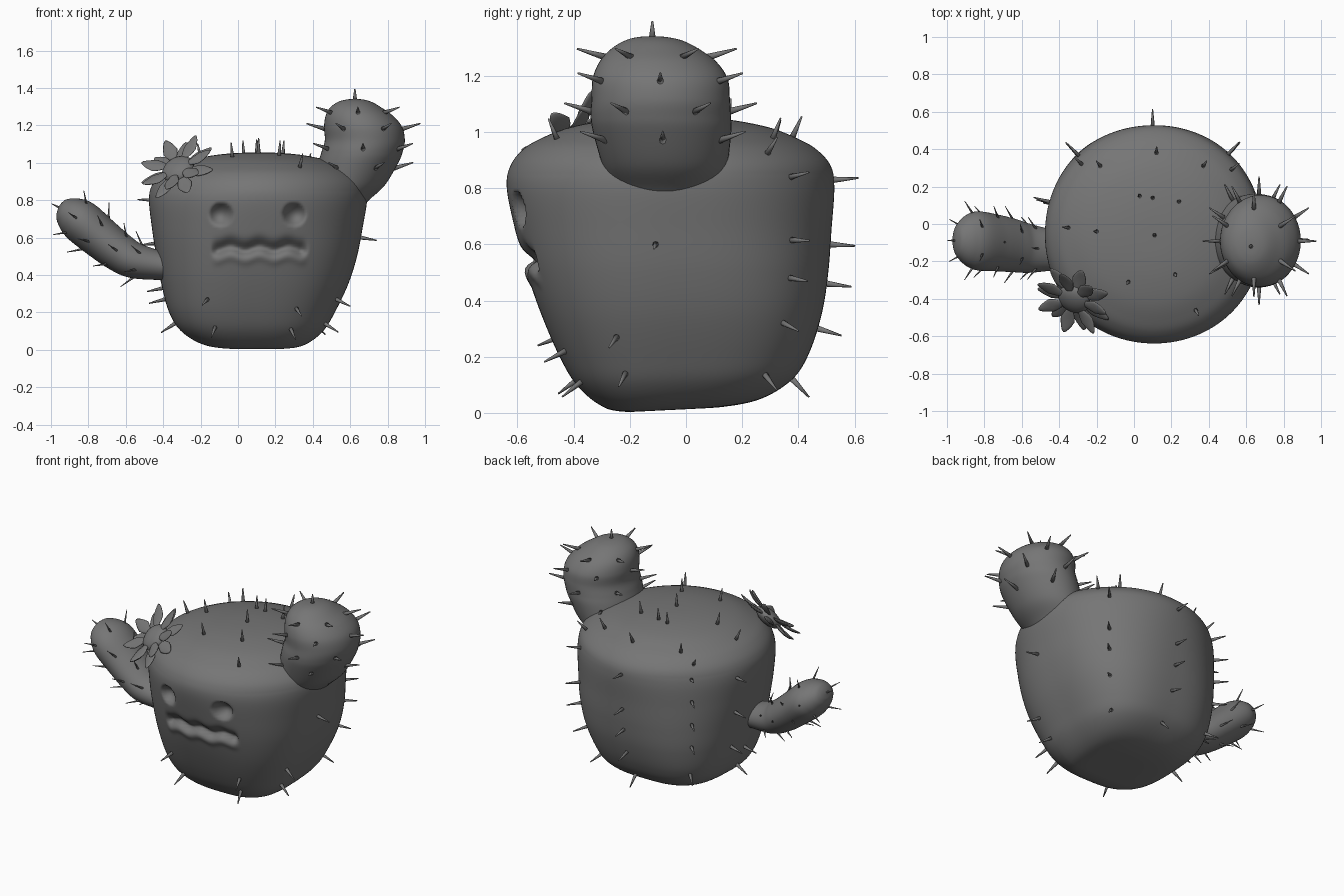
import bpy
import bmesh
from math import cos, sin, pi, radians, exp
from mathutils import Vector, Matrix
from mathutils.bvhtree import BVHTree

cube = bpy.data.objects.get("Cube")
if cube:
    bpy.data.objects.remove(cube, do_unlink=True)

GREY = (0.18, 0.18, 0.18, 1)
grey = bpy.data.materials.new("cactus grey")
grey.use_nodes = True
grey.diffuse_color = GREY
grey.node_tree.nodes["Principled BSDF"].inputs["Base Color"].default_value = GREY


def finish(name, bm):
    """Turn a bmesh into a smooth grey object."""
    bmesh.ops.recalc_face_normals(bm, faces=bm.faces)
    for f in bm.faces:
        f.smooth = True
    mesh = bpy.data.meshes.new(name)
    bm.to_mesh(mesh)
    mesh.materials.append(grey)
    obj = bpy.data.objects.new(name, mesh)
    bpy.context.collection.objects.link(obj)
    bm.free()
    return obj


def sample(rows, steps):
    """Smooth curve through rows of numbers."""
    out = []
    for i in range(len(rows) - 1):
        a, b, c, d = (rows[max(0, min(len(rows) - 1, i + k))] for k in (-1, 0, 1, 2))
        for s in range(steps):
            t = s / steps
            out.append([q + t / 2 * (r - p + t * (2 * p - 5 * q + 4 * r - w
                        + t * (3 * (q - r) + w - p)))
                        for p, q, r, w in zip(a, b, c, d)])
    return out + [list(rows[-1])]


def loft(rings):
    """Skin closed rings of points and cap both ends."""
    bm = bmesh.new()
    loops = [[bm.verts.new(p) for p in ring] for ring in rings]
    n = len(loops[0])
    for lo, hi in zip(loops, loops[1:]):
        for i in range(n):
            j = (i + 1) % n
            bm.faces.new((lo[i], lo[j], hi[j], hi[i]))
    bm.faces.new(loops[0])
    bm.faces.new(loops[-1])
    bmesh.ops.recalc_face_normals(bm, faces=bm.faces)
    return bm


def add_spike(bm, point, direction, length, radius):
    direction = direction.normalized()
    place = (Matrix.Translation(point + direction * (length / 2 - 0.012))
             @ direction.to_track_quat('Z', 'Y').to_matrix().to_4x4())
    bmesh.ops.create_cone(bm, cap_ends=True, segments=8, radius1=radius,
                          radius2=radius * 0.25, depth=length, matrix=place)


# Body: rows are height, radius, centre x, centre y
body_rows = [
    (0.005, 0.002, 0.1, -0.05), (0.005, 0.18, 0.1, -0.05),
    (0.03, 0.29, 0.085, -0.02), (0.1, 0.385, 0.075, -0.005),
    (0.2, 0.445, 0.075, -0.005), (0.35, 0.5, 0.09, -0.015),
    (0.5, 0.537, 0.1, -0.03), (0.65, 0.563, 0.103, -0.045),
    (0.8, 0.583, 0.107, -0.055), (0.88, 0.57, 0.11, -0.055),
    (0.94, 0.52, 0.11, -0.058), (0.98, 0.45, 0.11, -0.06),
    (1.015, 0.36, 0.11, -0.06), (1.04, 0.24, 0.11, -0.06),
    (1.052, 0.12, 0.11, -0.06), (1.055, 0.002, 0.11, -0.06)]


def face_dent(x, z):
    """Depth of the eye sockets and the wavy mouth."""
    dent = 0
    for eye_x in (-0.09, 0.3):
        d = ((x - eye_x) ** 2 + (z - 0.725) ** 2) / 0.064 ** 2
        dent += 0.06 * max(0, 1 - d)
    middle = 0.54 + 0.01 * cos((x - 0.115) * 2 * pi / 0.155)
    across = (z - middle) / (0.04 if z > middle else 0.02)
    ends = max(0, min(1, (0.26 - abs(x - 0.115)) / 0.035))
    lip = 0.008 * exp(-((z - middle + 0.055) / 0.02) ** 2)
    return dent + ends * (0.045 * exp(-across ** 2) - lip)


SIDES = 320
rings = []
for z, r, cx, cy in sample(body_rows, 11):
    n = 2 + max(0, 1 - z / 0.85)
    ring = []
    for i in range(SIDES):
        a = 2 * pi * i / SIDES
        k = r * (abs(cos(a)) ** n + abs(sin(a)) ** n) ** (-1 / n)
        x, y = cx + k * cos(a), cy + k * sin(a)
        lift = 0.05 * max(0, 1 - z) ** 3 * max(0, y + 0.2)
        if y < -0.3 and 0.4 < z < 0.85:
            y += face_dent(x, z)
        ring.append((x, y, z + lift))
    rings.append(ring)
body_bm = loft(rings)
tree = BVHTree.FromBMesh(body_bm)
finish("body", body_bm)

# Spikes in columns around the body: angle, heights
spikes = bmesh.new()
columns = [(45, (0.84, 0.615, 0.48, 0.32, 0.135)), (90, (0.83, 0.6, 0.46, 0.3, 0.12)),
           (135, (0.84, 0.7, 0.55, 0.4, 0.2)), (165, (0.8, 0.57, 0.33)),
           (182, (0.27, 0.14)), (-122, (0.27, 0.12)), (-62, (0.22, 0.11)),
           (-27, (0.27, 0.14)), (-8, (0.6,))]
for angle, heights in columns:
    out = Vector((cos(radians(angle)), sin(radians(angle)), 0))
    for z in heights:
        hit, normal, _, _ = tree.ray_cast(Vector((0.1, -0.03, z)) + out * 2, -out)
        add_spike(spikes, hit, normal, 0.1, 0.012)

# Spikes on the crown
crown = [(0.1, 0.14), (0.03, 0.15), (0.24, 0.12), (0.11, -0.06), (-0.2, -0.04),
         (0.22, -0.27), (-0.03, -0.31), (0.33, -0.46), (0.12, 0.38), (-0.18, 0.31),
         (0.37, 0.31), (-0.28, 0.32), (0.52, 0.29), (-0.35, -0.02)]
for x, y in crown:
    hit, normal, _, _ = tree.ray_cast(Vector((x, y, 2)), Vector((0, 0, -1)))
    add_spike(spikes, hit, normal, 0.09, 0.012)
finish("body_spikes", spikes)


def arm(name, rows, widen, levels, length, radius, slope, axis=None):
    """Tube along rows of x, y, z, radius, with rings of spikes at some levels."""
    path = sample(rows, 8)
    sections = []
    for i, (x, y, z, r) in enumerate(path):
        before, after = path[max(0, i - 1)], path[min(len(path) - 1, i + 1)]
        along = axis or (Vector(after[:3]) - Vector(before[:3])).normalized()
        side = Vector((0, 1, 0))
        up = side.cross(along).normalized()
        sections.append((Vector((x, y, z)), along, [
            Vector((x, y, z)) + r * (up * cos(a) + side * widen * sin(a))
            for a in (2 * pi * k / 48 for k in range(48))]))
    finish(name, loft([s[2] for s in sections]))
    bm = bmesh.new()
    for row, level in enumerate(levels):
        centre, along, ring = sections[int(level * (len(sections) - 1))]
        for k in range(6):
            p = ring[8 * k + 4 * (row % 2)]
            add_spike(bm, p, (p - centre).normalized() + along * slope, length, radius)
    centre, along, _ = sections[-1]
    add_spike(bm, centre, along, length * 0.6, radius)
    finish(name + "_spikes", bm)


# Raised left arm, stacked in level sections
arm("left_arm", [
    (0.49, -0.07, 0.74, 0.15), (0.53, -0.07, 0.8, 0.17), (0.592, -0.075, 0.88, 0.193),
    (0.643, -0.085, 1.0, 0.214), (0.664, -0.09, 1.06, 0.217), (0.678, -0.09, 1.12, 0.214),
    (0.669, -0.092, 1.19, 0.209), (0.649, -0.1, 1.25, 0.181), (0.63, -0.11, 1.295, 0.137),
    (0.625, -0.115, 1.325, 0.09), (0.625, -0.12, 1.338, 0.045),
    (0.625, -0.12, 1.341, 0.002)],
    1.15, (0.25, 0.39, 0.54, 0.68), 0.11, 0.013, 0.3, Vector((0, 0, 1)))

# Drooping right arm
arm("right_arm", [
    (-0.32, -0.14, 0.45, 0.078), (-0.42, -0.14, 0.452, 0.079),
    (-0.555, -0.13, 0.478, 0.096), (-0.64, -0.115, 0.525, 0.105),
    (-0.74, -0.1, 0.603, 0.112), (-0.835, -0.09, 0.683, 0.116),
    (-0.89, -0.088, 0.722, 0.1), (-0.932, -0.088, 0.748, 0.07),
    (-0.952, -0.088, 0.759, 0.04), (-0.96, -0.088, 0.763, 0.002)],
    1.36, (0.22, 0.35, 0.48, 0.62), 0.09, 0.007, 0.8)

# Flower on the shoulder: domed centre and two alternating layers of petals
flower = (Matrix.Translation((-0.32, -0.4, 0.965))
          @ Vector((-0.38, -0.6, 0.7)).to_track_quat('Z', 'Y').to_matrix().to_4x4())
centre_bm = bmesh.new()
bmesh.ops.create_uvsphere(centre_bm, u_segments=24, v_segments=12, radius=1,
                          matrix=flower @ Matrix.Diagonal((0.09, 0.09, 0.045, 1)))
finish("flower_centre", centre_bm)
petals = bmesh.new()
COUNT = 14
for i in range(COUNT):
    tilt = radians(-12 if i % 2 else 4)
    place = (flower @ Matrix.Rotation(2 * pi * i / COUNT, 4, 'Z')
             @ Matrix.Rotation(tilt, 4, 'Y')
             @ Matrix.Translation((0.135, 0, 0))
             @ Matrix.Diagonal((0.08, 0.041, 0.009, 1)))
    made = bmesh.ops.create_uvsphere(petals, u_segments=16, v_segments=8, radius=1)
    for v in made["verts"]:
        v.co.y *= 1 - 0.35 * abs(v.co.x)
        v.co.z += v.co.x ** 2
        v.co = place @ v.co
finish("flower_petals", petals)
